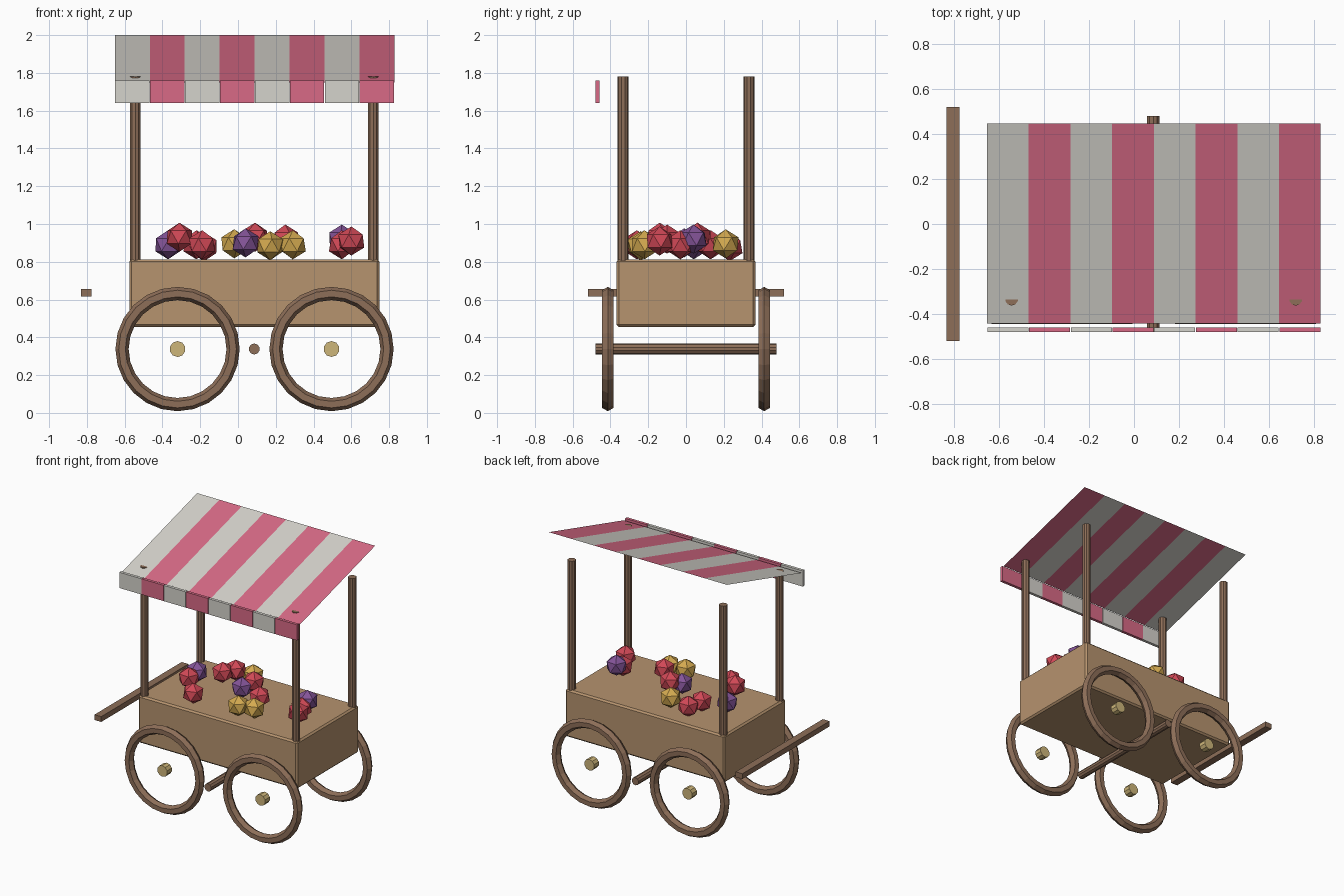
import bpy, bmesh, math, random
from mathutils import Matrix, Vector

random.seed(4)
cube = bpy.data.objects.get("Cube")
if cube:
    bpy.data.objects.remove(cube, do_unlink=True)


def material(name, r, g, b):
    """Flat material from 0-255 display values, stored as linear."""
    lin = [(c / 255 / 12.92 if c < 11 else ((c / 255 + 0.055) / 1.055) ** 2.4) for c in (r, g, b)]
    m = bpy.data.materials.new(name)
    m.use_nodes = True
    m.diffuse_color = (*lin, 1)
    bsdf = next(n for n in m.node_tree.nodes if n.type == 'BSDF_PRINCIPLED')
    bsdf.inputs["Base Color"].default_value = (*lin, 1)
    return m


tan = material("tan_wood", 182, 147, 110)
brown = material("brown_wood", 141, 110, 88)
brass = material("pale_brass", 206, 182, 122)
white = material("canvas_white", 213, 211, 204)
pink = material("canvas_pink", 216, 106, 134)
red = material("fruit_red", 208, 72, 86)
purple = material("fruit_purple", 132, 84, 152)
yellow = material("fruit_yellow", 212, 170, 80)


def finish(name, bm, *mats):
    mesh = bpy.data.meshes.new(name)
    bm.to_mesh(mesh)
    bm.free()
    for m in mats:
        mesh.materials.append(m)
    ob = bpy.data.objects.new(name, mesh)
    bpy.context.collection.objects.link(ob)
    return ob


def box(name, mat, center, size):
    bm = bmesh.new()
    bmesh.ops.create_cube(bm, size=1, matrix=Matrix.Translation(center) @ Matrix.Diagonal((*size, 1)))
    return finish(name, bm, mat)


def rod(name, mat, center, radius, length, along_y=False, sides=10):
    bm = bmesh.new()
    turn = Matrix.Rotation(math.pi / 2 if along_y else 0, 4, 'X')
    bmesh.ops.create_cone(bm, cap_ends=True, segments=sides, radius1=radius, radius2=radius,
                          depth=length, matrix=Matrix.Translation(center) @ turn)
    return finish(name, bm, mat)


def ring(name, mat, center, major, minor, segments=24, sides=6):
    """Wheel rim lying in the xz plane, with a hexagonal section."""
    bm = bmesh.new()
    rows = []
    for i in range(segments):
        a = 2 * math.pi * i / segments
        row = []
        for j in range(sides):
            b = 2 * math.pi * j / sides
            r = major + minor * math.cos(b)
            p = Vector((r * math.cos(a), minor * math.sin(b), r * math.sin(a)))
            row.append(bm.verts.new(p + Vector(center)))
        rows.append(row)
    for i in range(segments):
        for j in range(sides):
            k, n = (i + 1) % segments, (j + 1) % sides
            bm.faces.new((rows[i][j], rows[i][n], rows[k][n], rows[k][j]))
    bmesh.ops.recalc_face_normals(bm, faces=bm.faces)
    return finish(name, bm, mat)


# Cart body with chamfered edges
body = box("cart_body", tan, (0.087, 0, 0.634), (1.324, 0.734, 0.358))
bevel = body.modifiers.new("chamfer", 'BEVEL')
bevel.width = 0.012
bevel.segments = 1

# Wheels, hubs and corner posts on both sides
for side, y in (("front", -1), ("back", 1)):
    for end, wheel_x, post_x in (("right", -0.32, -0.543), ("left", 0.495, 0.717)):
        tag = f"{side}_{end}"
        ring(f"wheel_{tag}", brown, (wheel_x, y * 0.414, 0.338), 0.294, 0.035)
        rod(f"hub_{tag}", brass, (wheel_x, y * 0.414, 0.338), 0.042, 0.056, True)
        rod(f"post_{tag}", brown, (post_x, y * 0.333, 1.29), 0.029, 0.98)

# Crossbar under the body and push handle
rod("axle", brown, (0.086, 0, 0.338), 0.029, 0.96, True)
box("push_handle", brown, (-0.803, 0, 0.635), (0.056, 1.036, 0.04))

# Striped sloping canopy sheet and its hanging front flaps
stripes, left, stripe = 8, -0.652, 0.185
bm = bmesh.new()
edges = [(bm.verts.new((left + i * stripe, -0.442, 1.75)),
          bm.verts.new((left + i * stripe, 0.446, 2.0))) for i in range(stripes + 1)]
for i in range(stripes):
    (a, b), (c, d) = edges[i], edges[i + 1]
    bm.faces.new((a, c, d, b)).material_index = i % 2
finish("canopy", bm, white, pink)
for i in range(stripes):
    box(f"canopy_flap_{i + 1}", (white, pink)[i % 2],
        (left + (i + 0.5) * stripe, -0.469, 1.7), (0.182, 0.022, 0.118))

# Loose faceted fruit on the cart top
fruit = {
    red: ((-0.31, -0.14, 0.93), (-0.19, -0.26, 0.89), (-0.22, 0.13, 0.89), (-0.18, 0.23, 0.88),
          (0.09, 0.06, 0.93), (0.25, -0.10, 0.92), (0.60, -0.14, 0.91), (0.55, -0.03, 0.89)),
    purple: ((-0.37, 0.04, 0.89), (0.04, -0.01, 0.90), (0.55, 0.04, 0.92)),
    yellow: ((-0.02, 0.21, 0.895), (0.17, -0.24, 0.885), (0.29, -0.22, 0.89)),
}
for mat, spots in fruit.items():
    for i, spot in enumerate(spots):
        bm = bmesh.new()
        spin = Matrix.Rotation(random.uniform(0, math.tau), 4, 'Z')
        bmesh.ops.create_icosphere(bm, subdivisions=1, radius=0.077,
                                   matrix=Matrix.Translation(spot) @ spin)
        finish(f"{mat.name}_{i + 1}", bm, mat)
